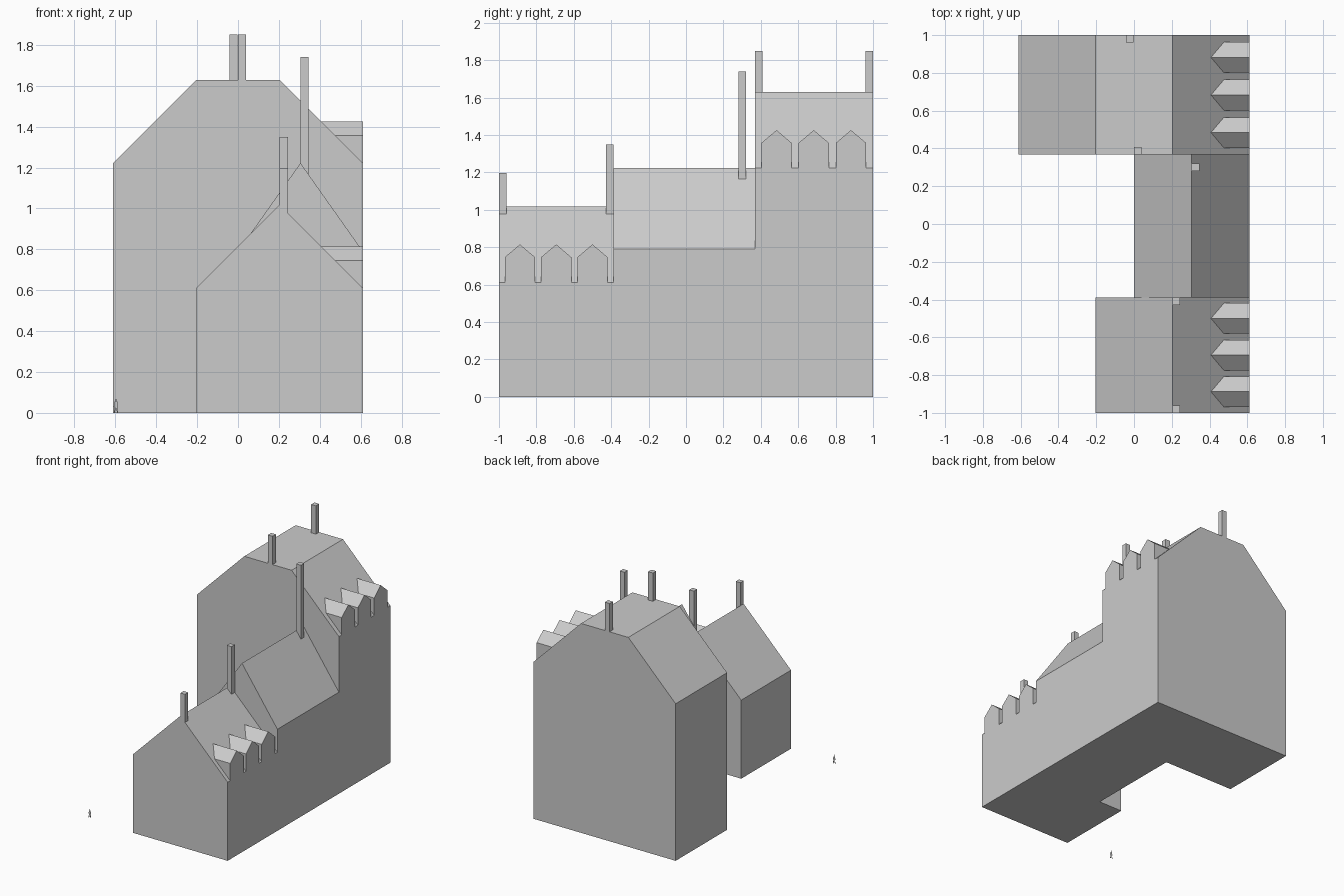
import bpy, bmesh, math

if "Cube" in bpy.data.objects:
    bpy.data.objects.remove(bpy.data.objects["Cube"])

U = 0.2037          # storey module
R = 3 * U           # right-hand wall plane
Y1, Y2 = -0.388, 0.368   # divisions between the three wings


def prism(name, profile, axis, a, b):
    """Extrude a 2D profile along 'y' (profile x,z) or 'x' (profile y,z)."""
    bm = bmesh.new()
    put = (lambda p, t: (p[0], t, p[1])) if axis == 'y' else (lambda p, t: (t, p[0], p[1]))
    lo = [bm.verts.new(put(p, a)) for p in profile]
    hi = [bm.verts.new(put(p, b)) for p in profile]
    bm.faces.new(lo)
    bm.faces.new(hi[::-1])
    n = len(profile)
    for i in range(n):
        j = (i + 1) % n
        bm.faces.new((lo[i], hi[i], hi[j], lo[j]))
    bmesh.ops.recalc_face_normals(bm, faces=bm.faces)
    me = bpy.data.meshes.new(name)
    bm.to_mesh(me)
    bm.free()
    ob = bpy.data.objects.new(name, me)
    bpy.context.collection.objects.link(ob)
    return ob


def merge(base, part):
    """Union a part into the base and remove it."""
    m = base.modifiers.new("union", 'BOOLEAN')
    m.operation, m.solver, m.object = 'UNION', 'EXACT', part
    bpy.context.view_layer.objects.active = base
    bpy.ops.object.modifier_apply(modifier=m.name)
    bpy.data.objects.remove(part, do_unlink=True)


def chimney(x, y, z0, z1, w=0.04):
    return prism("chimney", [(x, z0), (x + w, z0), (x + w, z1), (x, z1)], 'y', y, y + w)


def dormer(yc, eave):
    h = 0.081
    return prism("dormer", [(yc - h, eave - 0.1), (yc + h, eave - 0.1), (yc + h, eave + 0.135),
                            (yc, eave + U), (yc - h, eave + 0.135)], 'x', R - 0.27, R)


# Tall rear wing with flat-topped roof
house = prism("terraced_house", [(-R, 0), (R, 0), (R, 6 * U), (U, 8 * U), (-U, 8 * U), (-R, 6 * U)],
              'y', Y2, 1)
# Narrow middle wing and low front wing
parts = [
    prism("middle_wing", [(0, 0), (R, 0), (R, 0.79), (R / 2, 6 * U), (0, 0.79)], 'y', Y1, Y2),
    prism("front_wing", [(-U, 0), (R, 0), (R, 3 * U), (U, 5 * U), (-U, 3 * U)], 'y', -1, Y1),
]
# Two rows of gabled dormers
for i in range(3):
    parts.append(dormer(0.484 + 0.199 * i, 6 * U))
    parts.append(dormer(-0.888 + 0.194 * i, 3 * U))
# Chimneys
parts += [
    chimney(-0.042, 0.96, 1.55, 1.85),
    chimney(0.0, Y2, 1.55, 1.85),
    chimney(R / 2, 0.28, 1.05, 1.74),
    chimney(U, Y1 - 0.04, 0.9, 1.35),
    chimney(U, -1, 0.9, 1.197),
]
for p in parts:
    merge(house, p)

# Clean up coplanar seams
bm = bmesh.new()
bm.from_mesh(house.data)
bmesh.ops.remove_doubles(bm, verts=bm.verts, dist=1e-5)
bmesh.ops.dissolve_limit(bm, angle_limit=math.radians(0.5), verts=bm.verts, edges=bm.edges)
bm.to_mesh(house.data)
bm.free()

# Tiny flat scale figure beside the front wing
outline = [(-0.011, 0), (-0.006, 0), (0, 0.028), (0.006, 0), (0.011, 0), (0.007, 0.03),
           (0.011, 0.03), (0.007, 0.054), (0.003, 0.057), (0.004, 0.066), (0, 0.07),
           (-0.004, 0.066), (-0.003, 0.057), (-0.007, 0.054), (-0.011, 0.03), (-0.007, 0.03)]
me = bpy.data.meshes.new("scale_figure")
me.from_pydata([(x - 0.597, -0.97, z) for x, z in outline], [], [list(range(len(outline)))])
bpy.context.collection.objects.link(bpy.data.objects.new("scale_figure", me))
